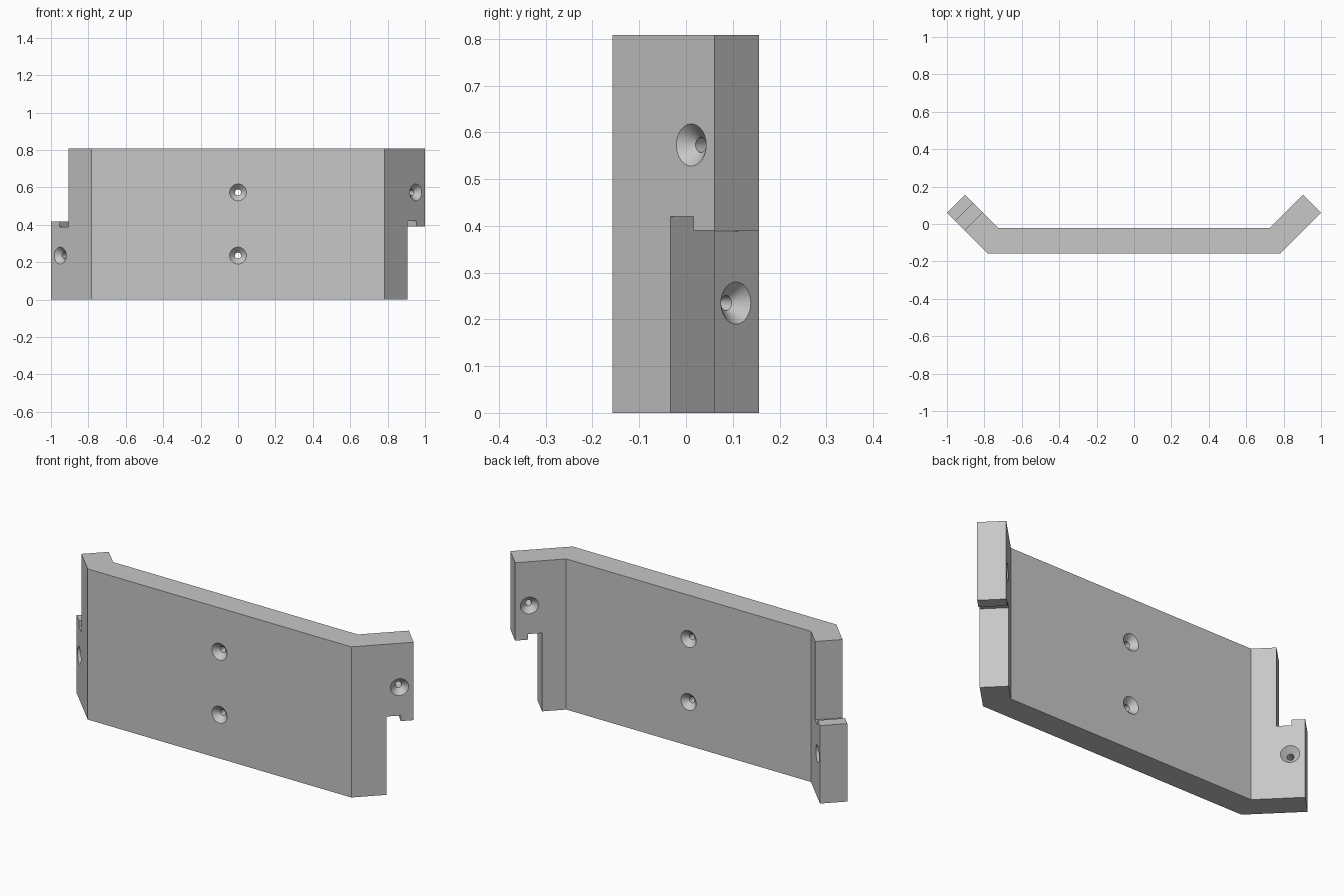
import bpy, bmesh, math
from mathutils import Matrix, Vector

if "Cube" in bpy.data.objects:
    bpy.data.objects.remove(bpy.data.objects["Cube"], do_unlink=True)

HEIGHT, THICK = 0.808, 0.135
FRONT, CORNER = -0.157, 0.782      # front face y, outer bend x
LENGTH = (1 - CORNER) * math.sqrt(2)
CUT, TAB = 0.175, 0.245            # notch start and tab start along a wing
LOW, HIGH = 0.39, 0.42             # tab end and notch end heights

grey = bpy.data.materials.new("light grey")
grey.use_nodes = True
grey.diffuse_color = (0.57, 0.57, 0.57, 1)
grey.node_tree.nodes["Principled BSDF"].inputs["Base Color"].default_value = grey.diffuse_color


def frame(origin, u, v, w):
    """Matrix whose local axes run along the face, up it and into it."""
    m = Matrix((u, v, w)).transposed().to_4x4()
    m.translation = Vector(origin)
    return m


def loft(name, rings, matrix):
    """Closed solid through rings of equal point count."""
    bm = bmesh.new()
    loops = [[bm.verts.new(matrix @ Vector(p)) for p in ring] for ring in rings]
    for a, b in zip(loops, loops[1:]):
        for i in range(len(a)):
            j = (i + 1) % len(a)
            bm.faces.new((a[i], a[j], b[j], b[i]))
    bm.faces.new(loops[0])
    bm.faces.new(loops[-1])
    bmesh.ops.recalc_face_normals(bm, faces=bm.faces)
    mesh = bpy.data.meshes.new(name)
    bm.to_mesh(mesh)
    bm.free()
    mesh.materials.append(grey)
    obj = bpy.data.objects.new(name, mesh)
    bpy.context.collection.objects.link(obj)
    return obj


def prism(name, points, start, end, matrix):
    return loft(name, [[(u, v, w) for u, v in points] for w in (start, end)], matrix)


def hole(name, u, v, matrix, sides=48):
    """Through hole countersunk on both faces."""
    rim, bore, sink, extra = 0.045, 0.016, 0.029, 0.01
    steps = [(-extra, rim + extra), (sink, bore),
             (THICK - sink, bore), (THICK + extra, rim + extra)]
    turns = [2 * math.pi * i / sides for i in range(sides)]
    return loft(name, [[(u + r * math.cos(t), v + r * math.sin(t), w) for t in turns]
                       for w, r in steps], matrix)


c = math.sqrt(0.5)
front = frame((0, FRONT, 0), (1, 0, 0), (0, 0, 1), (0, 1, 0))
wing = frame((CORNER, FRONT, 0), (c, c, 0), (0, 0, 1), (-c, c, 0))
middle = Matrix.Translation((0, 0, HEIGHT / 2))
half_turn = middle @ Matrix.Rotation(math.pi, 4, 'Y') @ middle.inverted()

# Bent plate: a centre panel with two wings swept back at 45 degrees
tip_out = wing @ Vector((LENGTH, 0, 0))
tip_in = wing @ Vector((LENGTH, 0, THICK))
bend_in = Vector((CORNER - THICK * math.tan(math.pi / 8), FRONT + THICK, 0))
side = [(p.x, p.y) for p in (wing.translation, tip_out, tip_in, bend_in)]
outline = side + [(-x, y) for x, y in reversed(side)]
plate = prism("bent_plate", outline, 0, HEIGHT, Matrix.Identity(4))

# Interlocking notches and screw holes, repeated by a half turn
notch = [(CUT, -0.1), (LENGTH + 0.1, -0.1), (LENGTH + 0.1, LOW),
         (TAB, LOW), (TAB, HIGH), (CUT, HIGH)]
cutters = []
for label, turn in (("left", Matrix.Identity(4)), ("right", half_turn)):
    cutters += [
        prism(label + "_notch_cutter", notch, -0.1, THICK + 0.1, turn @ wing),
        hole(label + "_wing_hole_cutter", 0.238, 0.573, turn @ wing),
        hole(label + "_panel_hole_cutter", 0, 0.573, turn @ front),
    ]

bpy.ops.object.select_all(action='DESELECT')
plate.select_set(True)
bpy.context.view_layer.objects.active = plate
for cutter in cutters:
    cutter.hide_render = True
    mod = plate.modifiers.new(cutter.name, 'BOOLEAN')
    mod.operation = 'DIFFERENCE'
    mod.solver = 'EXACT'
    mod.object = cutter
    bpy.ops.object.modifier_apply(modifier=mod.name)
    bpy.data.objects.remove(cutter, do_unlink=True)

bpy.ops.object.shade_smooth_by_angle(angle=math.radians(30))
